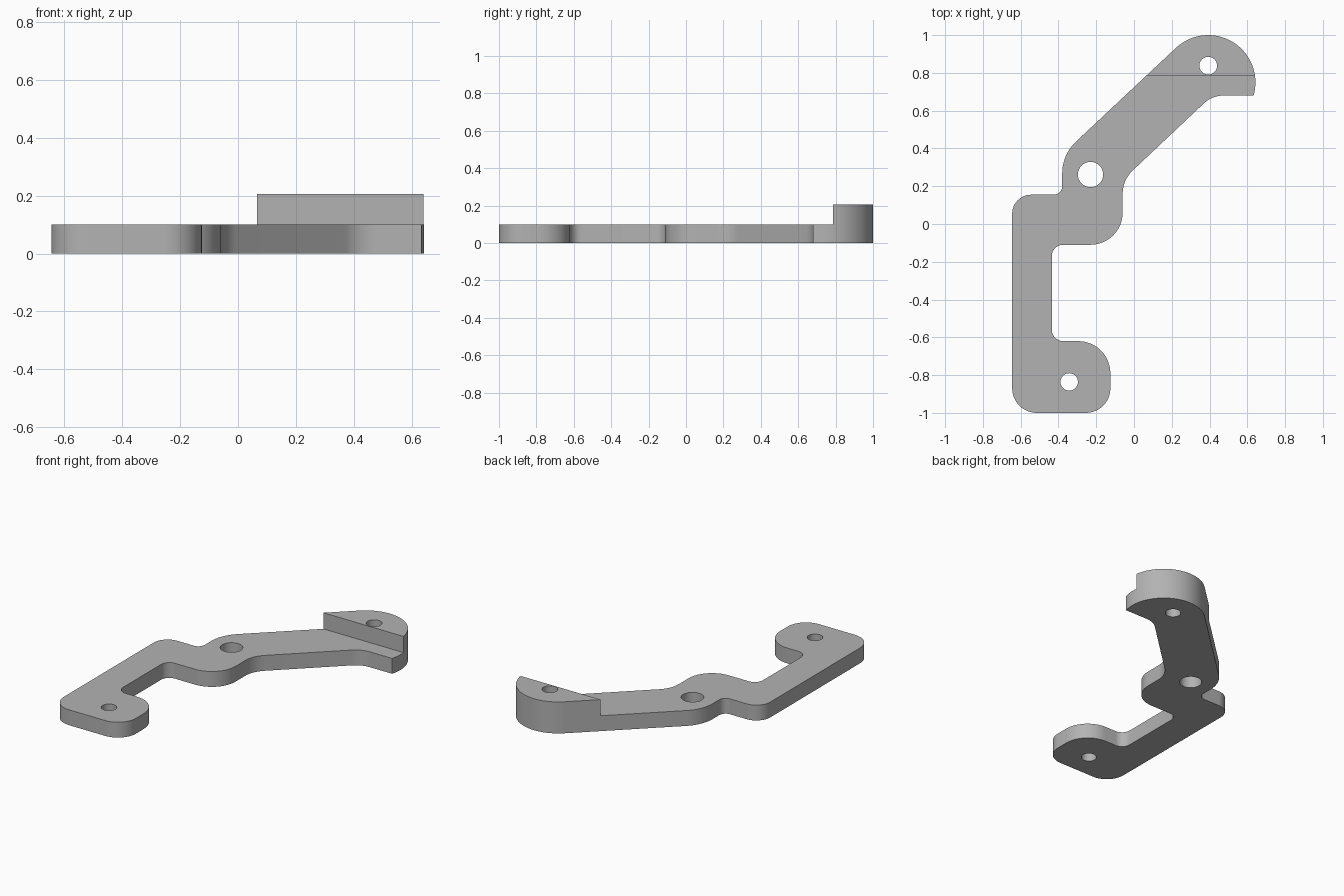
import bpy, bmesh
from math import sin, cos, tan, radians
from mathutils import Vector

if "Cube" in bpy.data.objects:
    bpy.data.objects.remove(bpy.data.objects["Cube"])

THIN, THICK, STEP_Y = 0.10, 0.205, 0.785

grey = bpy.data.materials.new("plain grey")
grey.use_nodes = True
colour = (0.45, 0.45, 0.45, 1)
grey.diffuse_color = colour
grey.node_tree.nodes["Principled BSDF"].inputs["Base Color"].default_value = colour


def fillet(prev, corner, nxt, r, steps=12):
    """Points of an arc that rounds one corner."""
    p, c, n = Vector(prev), Vector(corner), Vector(nxt)
    if r == 0:
        return [c]
    u, v = (p - c).normalized(), (n - c).normalized()
    half = u.angle(v) / 2
    centre = c + (u + v).normalized() * r / sin(half)
    a, b = c + u * r / tan(half) - centre, c + v * r / tan(half) - centre
    turn = a.angle_signed(b)
    # angle_signed is clockwise positive
    return [centre + Vector((a.x * cos(t) + a.y * sin(t), a.y * cos(t) - a.x * sin(t)))
            for t in (turn * i / steps for i in range(steps + 1))]


def prism(name, points, z0, z1):
    bm = bmesh.new()
    face = bm.faces.new([bm.verts.new((p[0], p[1], z0)) for p in points])
    top = bmesh.ops.extrude_face_region(bm, geom=[face])["geom"]
    bmesh.ops.translate(bm, vec=(0, 0, z1 - z0),
                        verts=[g for g in top if isinstance(g, bmesh.types.BMVert)])
    bmesh.ops.recalc_face_normals(bm, faces=bm.faces)
    mesh = bpy.data.meshes.new(name)
    bm.to_mesh(mesh)
    bm.free()
    mesh.materials.append(grey)
    obj = bpy.data.objects.new(name, mesh)
    bpy.context.collection.objects.link(obj)
    return obj


def arc(cx, cy, r, start, end, steps):
    angles = [radians(start + (end - start) * i / steps) for i in range(steps + 1)]
    return [Vector((cx + r * cos(a), cy + r * sin(a))) for a in angles]


# Round end of the raised arm
tip = arc(0.393, 0.75, 0.25, -16.3, 133.3, 40)

# Outline corners with their rounding radius, foot to arm and back
corners = [(-0.645, -1, 0.13), (-0.125, -1, 0.13), (-0.125, -0.62, 0.17),
           (-0.435, -0.62, 0.06), (-0.435, -0.11, 0.06), (-0.06, -0.11, 0.17),
           (-0.06, 0.233, 0.17), (0.414, 0.68, 0.15), (tip[0].x, 0.68, 0),
           (tip[-1].x, tip[-1].y, 0), (-0.38, 0.368, 0.23),
           (-0.38, 0.155, 0.045), (-0.645, 0.155, 0.1)]
outline = []
for i, (x, y, r) in enumerate(corners):
    if i == 9:
        outline += tip[1:-1]
    outline += fillet(corners[i - 1][:2], (x, y), corners[(i + 1) % len(corners)][:2], r)

bracket = prism("bracket", outline, 0, THICK)

# Cutters: the lowered area and the three bolt holes
cutters = [prism("step_cutter", [(-1, -1.2), (1, -1.2), (1, STEP_Y), (-1, STEP_Y)], THIN, 0.5)]
for name, x, y, r in [("arm_hole", 0.393, 0.838, 0.047), ("middle_hole", -0.23, 0.262, 0.067),
                      ("foot_hole", -0.343, -0.836, 0.046)]:
    cutters.append(prism(name + "_cutter", arc(x, y, r, 0, 350, 35), -0.1, 0.5))

bpy.context.view_layer.objects.active = bracket
bracket.select_set(True)
for cutter in cutters:
    mod = bracket.modifiers.new(cutter.name, "BOOLEAN")
    mod.operation, mod.solver, mod.object = "DIFFERENCE", "EXACT", cutter
    bpy.ops.object.modifier_apply(modifier=mod.name)
    bpy.data.objects.remove(cutter)

bpy.ops.object.select_all(action="DESELECT")
bracket.select_set(True)
bpy.ops.object.shade_smooth_by_angle(angle=radians(30))
